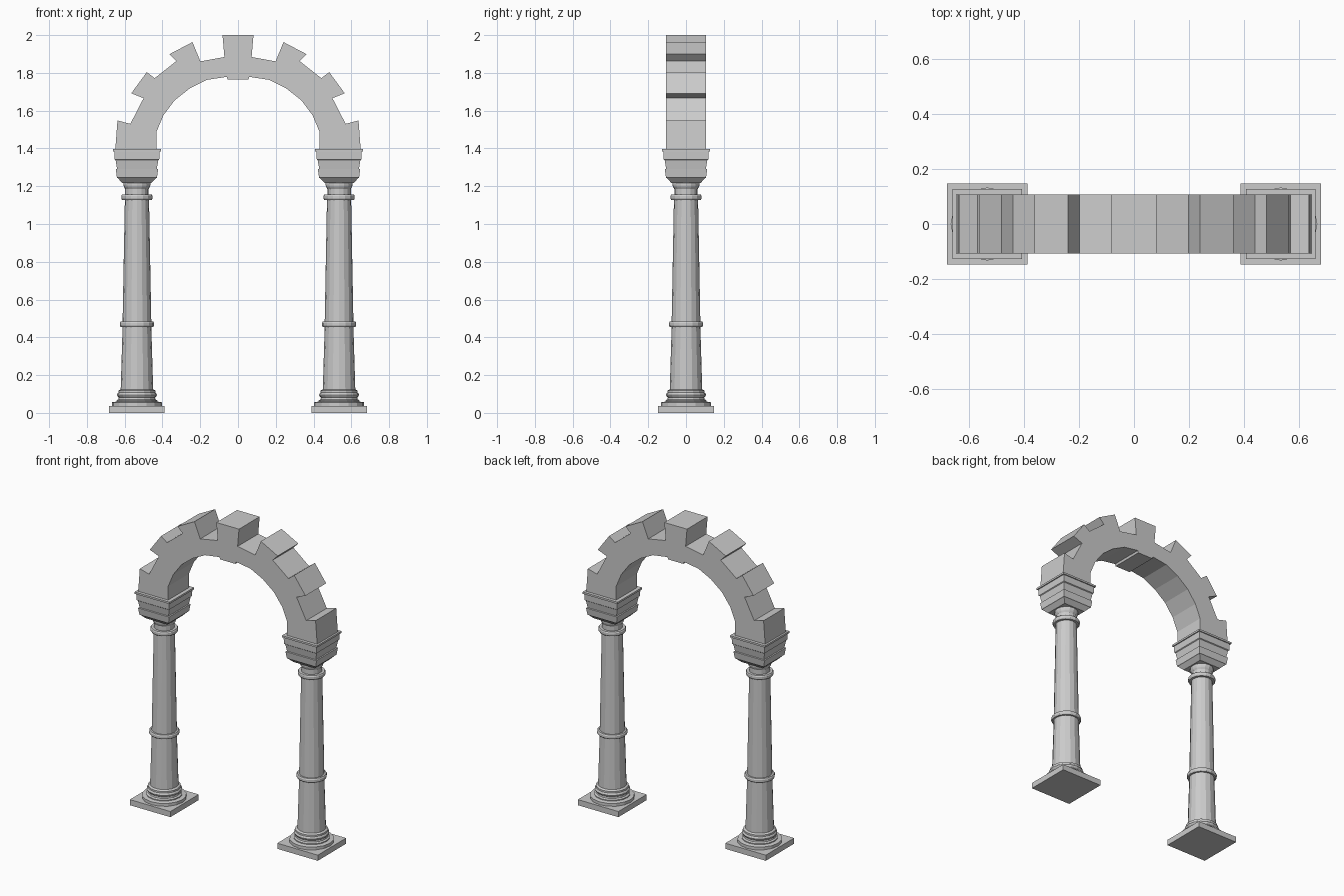
import bpy, bmesh, math

COL_X = 0.535


def finish(name, bm):
    bmesh.ops.recalc_face_normals(bm, faces=bm.faces)
    mesh = bpy.data.meshes.new(name)
    bm.to_mesh(mesh)
    bm.free()
    obj = bpy.data.objects.new(name, mesh)
    bpy.context.collection.objects.link(obj)
    return obj


def lofted(name, profile, sides, x):
    """Stack regular polygon rings (radius, z); 4 sides uses half-widths."""
    bm = bmesh.new()
    scale = math.sqrt(2) if sides == 4 else 1
    rings = []
    for r, z in profile:
        angles = [2 * math.pi * (i + (0.5 if sides == 4 else 0)) / sides for i in range(sides)]
        rings.append([bm.verts.new((x + scale * r * math.cos(a), scale * r * math.sin(a), z))
                      for a in angles])
    for low, high in zip(rings, rings[1:]):
        for i in range(sides):
            j = (i + 1) % sides
            bm.faces.new((low[i], low[j], high[j], high[i]))
    bm.faces.new(rings[0][::-1])
    bm.faces.new(rings[-1])
    return finish(name, bm)


plinth = [(0.147, 0), (0.147, 0.037)]

# Turned shaft: base mouldings, middle ring, neck rings
shaft = [(0.133, 0.037), (0.133, 0.056), (0.108, 0.06), (0.108, 0.066), (0.098, 0.072),
         (0.096, 0.082), (0.103, 0.088), (0.106, 0.096), (0.102, 0.104), (0.098, 0.107),
         (0.098, 0.118), (0.086, 0.125), (0.076, 0.456), (0.087, 0.456), (0.091, 0.463),
         (0.091, 0.475), (0.087, 0.483), (0.076, 0.483), (0.064, 1.128), (0.079, 1.128),
         (0.083, 1.135), (0.083, 1.148), (0.079, 1.155), (0.062, 1.155), (0.062, 1.185),
         (0.068, 1.195), (0.071, 1.205), (0.071, 1.222)]

# Square capital with overhanging tiers
capital = [(0.078, 1.218), (0.102, 1.243), (0.106, 1.245), (0.112, 1.290), (0.105, 1.292),
           (0.113, 1.338), (0.118, 1.342), (0.120, 1.385), (0.127, 1.385), (0.127, 1.397)]

for side, x in (("left", -COL_X), ("right", COL_X)):
    lofted(side + "_plinth", plinth, 4, x)
    lofted(side + "_column", shaft, 16, x)
    lofted(side + "_capital", capital, 4, x)

# Arch with raised voussoirs: right half outline, from crown underside round to crown top
half = [(0.055, 1.765), (0.06, 1.779), (0.165, 1.763), (0.255, 1.718), (0.335, 1.655),
        (0.395, 1.575), (0.432, 1.487), (0.432, 1.39), (0.65, 1.39), (0.638, 1.548),
        (0.57, 1.53), (0.50, 1.666), (0.565, 1.692), (0.483, 1.804), (0.441, 1.772),
        (0.327, 1.862), (0.363, 1.899), (0.241, 1.963), (0.199, 1.861), (0.072, 1.884),
        (0.082, 2.0)]
outline = half + [(-x, z) for x, z in reversed(half)]
bm = bmesh.new()
face = bm.faces.new([bm.verts.new((x, -0.107, z)) for x, z in outline])
ext = bmesh.ops.extrude_face_region(bm, geom=[face])
moved = [g for g in ext["geom"] if isinstance(g, bmesh.types.BMVert)]
bmesh.ops.translate(bm, verts=moved, vec=(0, 0.214, 0))
finish("arch", bm)
